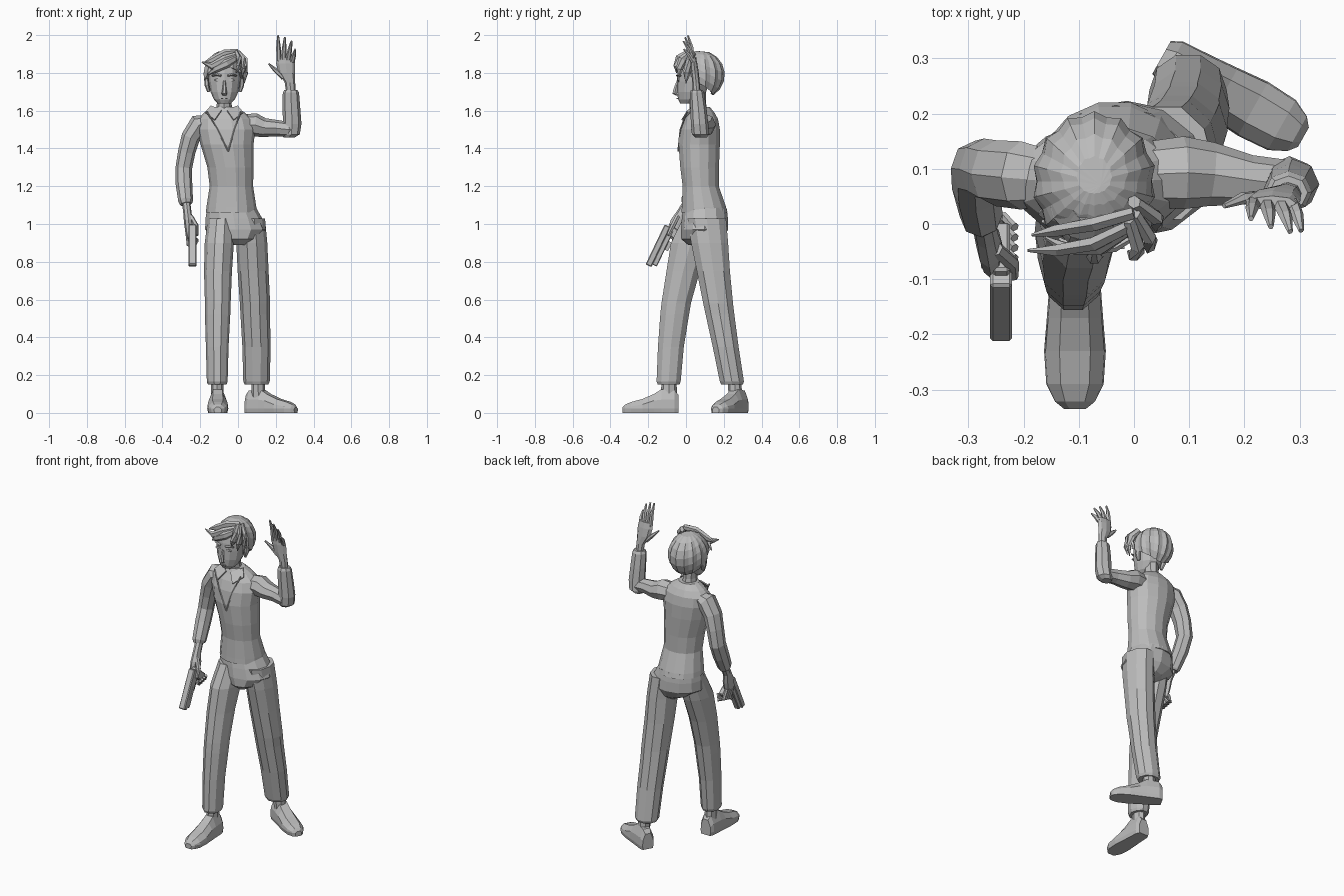
import bpy, bmesh, math
from mathutils import Vector, Matrix

grey = bpy.data.materials.new("plain grey")
grey.diffuse_color = (0.5, 0.5, 0.5, 1)
X, Y, Z = Vector((1, 0, 0)), Vector((0, 1, 0)), Vector((0, 0, 1))


def finish(name, bm):
    bmesh.ops.recalc_face_normals(bm, faces=bm.faces)
    me = bpy.data.meshes.new(name)
    bm.to_mesh(me)
    bm.free()
    ob = bpy.data.objects.new(name, me)
    me.materials.append(grey)
    bpy.context.collection.objects.link(ob)
    return ob


def loft(name, secs, axis=None, ref=X, n=8):
    """Skin through oval sections (x, y, z, half width along ref, half depth)."""
    bm = bmesh.new()
    pts = [Vector(s[:3]) for s in secs]
    rings = []
    for i, s in enumerate(secs):
        t = axis or (pts[min(i + 1, len(pts) - 1)] - pts[max(i - 1, 0)]).normalized()
        side = (ref - t * ref.dot(t)).normalized()
        other = t.cross(side)
        rings.append([bm.verts.new(pts[i] + side * s[3] * math.cos(k * math.tau / n)
                                   + other * s[4] * math.sin(k * math.tau / n)) for k in range(n)])
    for a, b in zip(rings, rings[1:]):
        for k in range(n):
            bm.faces.new((a[k], a[(k + 1) % n], b[(k + 1) % n], b[k]))
    bm.faces.new(rings[0])
    bm.faces.new(rings[-1])
    return finish(name, bm)


def box(name, centre, size, tilt=0, bevel=0.0):
    bm = bmesh.new()
    bmesh.ops.create_cube(bm, size=1, matrix=Matrix.Translation(centre) @ Matrix.Rotation(tilt, 4, 'X')
                          @ Matrix.Diagonal((*size, 1)))
    if bevel:
        bmesh.ops.bevel(bm, geom=bm.edges[:], offset=bevel, segments=1, affect='EDGES')
    return finish(name, bm)


def plate(name, pts, thick=0.008):
    bm = bmesh.new()
    bm.faces.new([bm.verts.new(p) for p in pts])
    ob = finish(name, bm)
    ob.modifiers.new("thickness", 'SOLIDIFY').thickness = thick
    ob.modifiers["thickness"].offset = 0
    return ob


# Shirt
loft("shirt", [(-.035, .098, 1.06, .135, .125), (-.035, .095, 1.09, .132, .12),
               (-.035, .078, 1.2, .115, .098), (-.04, .072, 1.3, .122, .105),
               (-.058, .07, 1.42, .14, .112), (-.063, .075, 1.5, .155, .107),
               (-.068, .08, 1.555, .145, .092), (-.072, .08, 1.59, .108, .072),
               (-.073, .075, 1.62, .062, .052)], Z, n=14)
for x0, x1 in ((-.165, -.052), (.015, -.052)):      # neckline edges
    loft("neckline", [(x0, .005, 1.595, .004, .004), ((x0 + x1) / 2, -.03, 1.5, .004, .004),
                      (x1, -.042, 1.385, .004, .004)], n=4)
for s in (-1, 1):                                    # collar flaps
    plate("collar_flap", [(-.073 + s * .015, .01, 1.6), (-.073 + s * .05, -.022, 1.55),
                          (-.073 + s * .1, .02, 1.59), (-.073 + s * .07, .055, 1.625)])

# Trousers
loft("trouser_seat", [(-.033, .1, 1.085, .13, .115), (-.022, .1, 1.03, .15, .122),
                      (-.012, .098, .97, .162, .125), (0, .085, .92, .1, .11),
                      (.005, .08, .89, .04, .07)], Z, n=12)
loft("right_trouser_leg", [(-.09, .075, 1.03, .07, .095), (-.099, .025, .9, .077, .11),
                           (-.106, -.015, .75, .074, .093), (-.107, -.052, .58, .068, .082),
                           (-.108, -.06, .52, .067, .08), (-.11, -.08, .35, .06, .072),
                           (-.11, -.092, .165, .055, .067), (-.11, -.092, .15, .049, .06)], Z, n=10)
loft("left_trouser_leg", [(.06, .11, 1.03, .083, .107), (.073, .125, .9, .082, .103),
                          (.08, .145, .75, .082, .092), (.09, .17, .58, .08, .083),
                          (.091, .18, .52, .078, .08), (.098, .21, .35, .075, .072),
                          (.098, .243, .165, .07, .067), (.098, .243, .15, .062, .06)], Z, n=10)

# Shoes: half-rounded sections from heel to toe
shoe_profile = [(0, .034, .055, .095), (.02, .044, .07, .118), (.09, .048, .07, .125), (.13, .051, .065, .1),
                (.19, .056, .045, .074), (.25, .052, .035, .058), (.282, .036, .028, .044), (.295, .02, .02, .03)]


def shoe(name, heel, direction):
    d = Vector(direction).normalized()
    w = d.cross(Z)
    bm = bmesh.new()
    rings = []
    for t, hw, mid, top in shoe_profile:
        base = Vector(heel) + d * t
        outline = [(-.9, .008), (-1, .022), (-.95, mid), (-.5, top), (.5, top), (.95, mid), (1, .022), (.9, .008)]
        rings.append([bm.verts.new(base + w * hw * u + Z * z) for u, z in outline])
    for a, b in zip(rings, rings[1:]):
        for k in range(8):
            bm.faces.new((a[k], a[(k + 1) % 8], b[(k + 1) % 8], b[k]))
    bm.faces.new(rings[0])
    bm.faces.new(rings[-1])
    for v in bm.verts:
        v.co.z = 0 if v.co.z < .01 else v.co.z
    finish(name, bm)


shoe("right_shoe", (-.107, -.04, 0), (0, -1, 0))
shoe("left_shoe", (.05, .302, 0), (.87, -.49, 0))
loft("right_ankle", [(-.11, -.09, .08, .034, .042), (-.11, -.09, .2, .032, .04)], Z)
loft("left_ankle", [(.108, .262, .08, .036, .036), (.105, .255, .2, .036, .036)], Z)

# Lowered arm
loft("right_sleeve", [(-.15, .085, 1.545, .035, .05), (-.205, .088, 1.53, .055, .062),
                      (-.25, .092, 1.46, .05, .06), (-.272, .1, 1.38, .046, .055),
                      (-.288, .1, 1.29, .044, .052), (-.286, .065, 1.21, .044, .05),
                      (-.277, .015, 1.12, .039, .044), (-.275, .01, 1.105, .032, .036)])
loft("right_hand", [(-.275, .015, 1.12, .022, .026), (-.268, -.02, 1.06, .022, .028),
                    (-.262, -.04, 1.01, .024, .042), (-.258, -.058, .95, .02, .044),
                    (-.256, -.07, .92, .012, .03)])
loft("right_thumb", [(-.25, -.045, 1.04, .013, .014), (-.222, -.07, .99, .014, .014),
                     (-.217, -.095, .94, .008, .009)], n=6)
for i in range(4):                                   # fingers round the grip
    y, z = -.075 + i * .019, .925 - i * -.004
    loft("grip_finger", [(-.268, y, z + .02, .01, .011), (-.262, y + .022, z - .035, .01, .011),
                         (-.235, y + .03, z - .045, .01, .01), (-.216, y + .012, z - .015, .008, .008)],
         ref=Y, n=6)

# Pistol
tilt = -math.atan2(.43, .9)
box("pistol_slide", (-.241, -.148, .885), (.04, .034, .235), tilt, .005)
box("pistol_frame", (-.241, -.122, .875), (.034, .028, .21), tilt, .004)
box("pistol_grip", (-.241, -.055, .945), (.032, .115, .05), tilt - .25, .005)
box("trigger_guard", (-.241, -.098, .885), (.012, .03, .05), tilt)

# Raised arm
loft("left_upper_sleeve", [(.03, .09, 1.525, .055, .06), (.09, .093, 1.525, .062, .066),
                           (.14, .09, 1.51, .05, .058), (.21, .08, 1.507, .043, .045),
                           (.27, .072, 1.5, .04, .045), (.31, .072, 1.495, .025, .03)], ref=Z)
loft("left_forearm_sleeve", [(.27, .08, 1.458, .03, .03), (.282, .077, 1.475, .045, .046),
                             (.287, .072, 1.53, .049, .046), (.283, .066, 1.61, .047, .043),
                             (.28, .058, 1.695, .043, .038), (.28, .057, 1.71, .035, .03)], Z)
loft("left_palm", [(.28, .057, 1.69, .024, .02), (.275, .053, 1.75, .028, .02),
                   (.258, .048, 1.8, .044, .02), (.252, .042, 1.85, .05, .018),
                   (.25, .038, 1.885, .044, .013)], Z)
fingers = [((.217, .038, 1.865), (.212, .01, 1.998)), ((.241, .036, 1.87), (.248, -.005, 1.988)),
           ((.265, .036, 1.87), (.283, -.014, 1.968)), ((.287, .036, 1.86), (.303, -.012, 1.925)),
           ((.24, .05, 1.775), (.163, .033, 1.848))]
for base, tip in fingers:
    a, b = Vector(base), Vector(tip)
    m = a.lerp(b, .55) + Vector((0, .006, 0))
    loft("finger", [(*a, .014, .013), (*m, .012, .011), (*b, .005, .005)], n=6)

# Neck and head
loft("neck", [(-.073, .07, 1.58, .045, .048), (-.073, .062, 1.64, .039, .044),
              (-.073, .058, 1.71, .042, .048)], Z)
loft("head", [(-.072, .005, 1.638, .034, .035), (-.072, .018, 1.66, .056, .06),
              (-.072, .03, 1.7, .074, .077), (-.072, .038, 1.755, .084, .085),
              (-.072, .048, 1.8, .088, .094), (-.072, .055, 1.86, .085, .09),
              (-.072, .06, 1.895, .05, .06)], Z, n=12)
loft("nose", [(-.072, -.042, 1.76, .006, .008), (-.072, -.055, 1.715, .011, .013),
              (-.072, -.06, 1.69, .015, .013), (-.072, -.045, 1.68, .01, .008)], Z, n=6)
box("mouth", (-.072, -.045, 1.664), (.035, .008, .005))
for s in (-1, 1):
    x = -.072 + s * .037
    plate("eye", [(x - .018, -.041, 1.762), (x, -.041, 1.753), (x + .018, -.041, 1.762), (x, -.041, 1.772)])
    loft("eyebrow", [(x - s * .02, -.046, 1.785, .006, .007), (x, -.044, 1.79, .006, .007),
                     (x + s * .028, -.028, 1.785, .004, .005)], ref=Z, n=4)
    loft("ear", [(-.072 + s * .083, .055, 1.70, .008, .01), (-.072 + s * .093, .058, 1.735, .012, .02),
                 (-.072 + s * .094, .062, 1.77, .01, .02)], n=6)

# Hair cap: ridged strands from the crown, short at the brow and long at the nape
bm = bmesh.new()
n, steps = 28, 7
crown = bm.verts.new((-.06, .07, 1.915))
cols = []
for k in range(n):
    a = k * math.tau / n
    front = -math.sin(a)
    end = math.radians(112 - 42 * front if front > 0 else 112 - 36 * front)
    r = 1.035 if k % 2 else .965
    cols.append([bm.verts.new((-.072 + .109 * r * math.cos(a) * math.sin(p),
                               .077 + .124 * r * math.sin(a) * math.sin(p), 1.79 + .128 * math.cos(p)))
                 for p in (end * (j + 1) / steps for j in range(steps))])
for k in range(n):
    a, b = cols[k], cols[(k + 1) % n]
    bm.faces.new((crown, a[0], b[0]))
    for j in range(steps - 1):
        bm.faces.new((a[j], a[j + 1], b[j + 1], b[j]))
hair = finish("hair_cap", bm)
hair.modifiers.new("thickness", 'SOLIDIFY').thickness = .014

# Swept fringe and side locks
locks = [[(.0, .0, 1.895), (-.07, -.035, 1.87), (-.14, -.048, 1.835), (-.192, -.048, 1.858)],
         [(.0, .02, 1.91), (-.07, .0, 1.9), (-.14, -.012, 1.865), (-.185, -.02, 1.85)],
         [(-.01, -.01, 1.88), (-.06, -.043, 1.85), (-.12, -.045, 1.82), (-.16, -.025, 1.79)],
         [(-.01, .01, 1.905), (.005, -.035, 1.875), (.005, -.052, 1.835), (-.01, -.05, 1.8)],
         [(0, .02, 1.905), (.025, -.02, 1.87), (.03, -.035, 1.82), (.02, -.035, 1.775)],
         [(0, .04, 1.905), (.035, .015, 1.865), (.042, .005, 1.8), (.033, .0, 1.745)]]
for lock in locks:
    loft("fringe_lock", [(*p, w, d) for p, w, d in zip(lock, (.018, .024, .02, .003), (.012, .014, .012, .003))],
         ref=Z, n=6)
